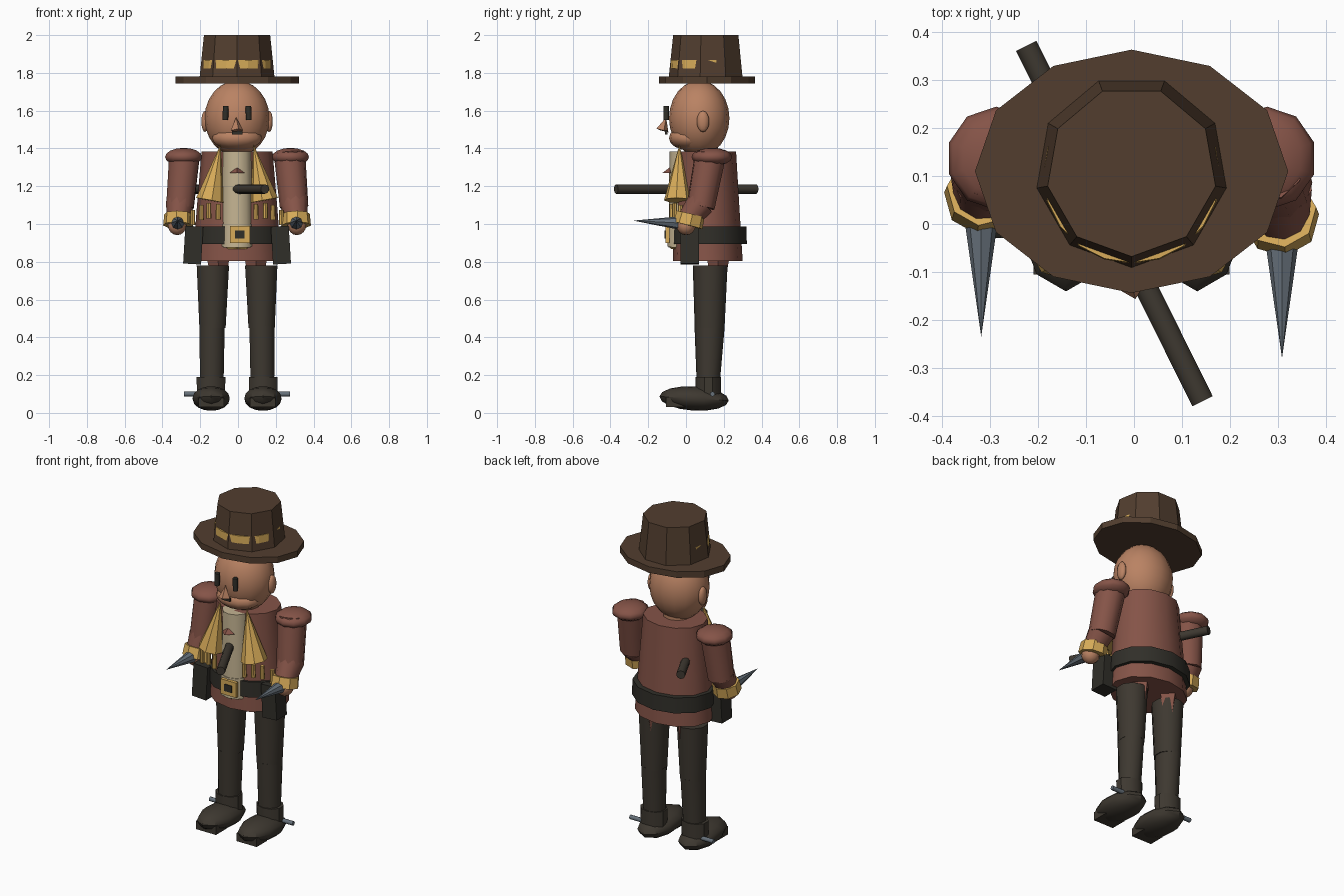
import bpy, bmesh, math
from mathutils import Vector, Matrix

if "Cube" in bpy.data.objects:
    bpy.data.objects.remove(bpy.data.objects["Cube"])

OFF = -0.005  # tiny sideways shift of the whole body


def mat(name, rgb):
    m = bpy.data.materials.new(name)
    m.diffuse_color = (*rgb, 1)
    m.use_nodes = True
    m.node_tree.nodes["Principled BSDF"].inputs["Base Color"].default_value = m.diffuse_color
    return m


HAT = mat("hat brown", (0.084, 0.048, 0.028))
RED = mat("coat red brown", (0.235, 0.088, 0.064))
SKIN = mat("skin", (0.49, 0.225, 0.125))
GOLD = mat("gold", (0.68, 0.41, 0.10))
CREAM = mat("shirt cream", (0.56, 0.46, 0.29))
STEEL = mat("steel", (0.135, 0.165, 0.195))
LEATHER = mat("dark leather", (0.048, 0.040, 0.030))
BELT = mat("belt charcoal", (0.030, 0.028, 0.022))


def finish(name, bm, m, smooth=0):
    bmesh.ops.recalc_face_normals(bm, faces=bm.faces)
    me = bpy.data.meshes.new(name)
    bm.to_mesh(me)
    bm.free()
    me.materials.append(m)
    ob = bpy.data.objects.new(name, me)
    bpy.context.collection.objects.link(ob)
    ob.location.x = OFF
    if smooth:
        bpy.ops.object.select_all(action='DESELECT')
        ob.select_set(True)
        bpy.context.view_layer.objects.active = ob
        bpy.ops.object.shade_smooth_by_angle(angle=math.radians(smooth))
    return ob


def tube(name, p0, p1, r0, r1, n, m, smooth=0):
    """Tapered cylinder or cone between two points."""
    p0, p1 = Vector(p0), Vector(p1)
    d = p1 - p0
    bm = bmesh.new()
    bmesh.ops.create_cone(bm, cap_ends=True, segments=n, radius1=r0, radius2=r1, depth=d.length)
    bm.transform(Matrix.Translation((p0 + p1) / 2) @ d.to_track_quat('Z', 'Y').to_matrix().to_4x4())
    return finish(name, bm, m, smooth)


def loft(name, rings, n, m, smooth=0, start=-90, caps=True):
    """Stacked elliptical rings (cx, cy, z, rx, ry)."""
    bm = bmesh.new()
    loops = []
    for cx, cy, z, rx, ry in rings:
        angs = [math.radians(start + 360 * i / n) for i in range(n)]
        loops.append([bm.verts.new((cx + rx * math.cos(a), cy + ry * math.sin(a), z)) for a in angs])
    for a, b in zip(loops, loops[1:]):
        for i in range(n):
            j = (i + 1) % n
            bm.faces.new((a[i], a[j], b[j], b[i]))
    if caps:
        bm.faces.new(loops[0])
        bm.faces.new(loops[-1])
    return finish(name, bm, m, smooth)


def ball(name, c, r, m, u=12, v=8, smooth=60, tilt=0):
    bm = bmesh.new()
    bmesh.ops.create_uvsphere(bm, u_segments=u, v_segments=v, radius=1)
    bm.transform(Matrix.Translation(c) @ Matrix.Rotation(tilt, 4, 'X') @ Matrix.Diagonal((*r, 1)))
    return finish(name, bm, m, smooth)


def box(name, c, size, m, tilt=0):
    bm = bmesh.new()
    bmesh.ops.create_cube(bm, size=1)
    bm.transform(Matrix.Translation(c) @ Matrix.Rotation(tilt, 4, 'Y') @ Matrix.Diagonal((*size, 1)))
    return finish(name, bm, m)


# Hat
loft("hat_brim", [(0, .11, 1.743, .327, .254), (0, .11, 1.78, .327, .254)], 12, HAT)
loft("hat_crown", [(0, .11, 1.77, .202, .202), (0, .11, 2.0, .178, .178)], 9, HAT)
loft("hat_band", [(0, .103, 1.823, .186, .186), (0, .103, 1.868, .184, .184)], 20, GOLD)

# Head
ball("head", (0, .07, 1.56), (.172, .16, .2), SKIN, 16, 12)
ball("jaw", (0, .015, 1.455), (.135, .105, .065), SKIN, 14, 8)
loft("neck", [(0, .09, 1.36, .08, .08), (0, .09, 1.45, .08, .08)], 10, SKIN, 40)
for s in (-1, 1):
    ball("ear", (s * .17, .09, 1.543), (.02, .033, .056), SKIN, 10, 8)
    tube("eye", (s * .062, -.105, 1.55), (s * .06, -.105, 1.625), .015, .015, 8, BELT, 50)
tube("nose", (0, -.125, 1.495), (-.005, -.105, 1.565), .034, 0, 4, SKIN)
box("mouth", (0, -.105, 1.484), (.056, .012, .02), BELT)

# Coat, shirt and belt
loft("coat", [(0, .115, .805, .235, .185), (0, .112, 1.1, .212, .17),
              (0, .11, 1.385, .188, .155)], 12, RED, 40)
loft("shirt", [(0, -.01, .875, .088, .082), (0, -.01, 1.385, .078, .078)], 10, CREAM, 40)
loft("shirt_hem", [(0, -.01, .868, .07, .07), (0, -.01, .885, .086, .08)], 8, GOLD)
loft("belt", [(0, .122, .895, .245, .2), (0, .122, .988, .243, .198)], 12, BELT, 40)
loft("shirt_front", [(0, -.02, .88, .088, .078), (0, -.016, 1.0, .086, .078)], 10, CREAM, 40)
box("buckle", (.015, -.098, .945), (.105, .02, .09), GOLD)
box("buckle_center", (.015, -.108, .945), (.05, .009, .042), BELT)
tube("shirt_patch", (0, -.085, 1.27), (0, -.085, 1.297), .04, .004, 4, RED)

# Gold lapels, cartridges, pouches and coat tails
for s in (-1, 1):
    tube("lapel", (s * .143, -.042, 1.125), (s * .088, -.035, 1.42), .075, 0, 8, GOLD)
    for x, y, z in ((.1, -.075, 1.065), (.15, -.06, 1.07), (.19, -.03, 1.06), (.235, .0, 1.035)):
        tube("cartridge", (s * x, y, z - .04), (s * x, y, z + .04), .014, .012, 8, GOLD)
    box("pouch", (s * .232, .02, .888), (.095, .098, .2), BELT, -s * .06)
    tube("coat_tail", (s * .095, .17, .53), (s * .1, .17, .82), .004, .06, 4, RED)

# Arms, cuffs, hands and blades
for s, dy in ((-1, .03), (1, -.015)):
    ball("shoulder_pad", (s * .283, .137, 1.355), (.103, .108, .048), RED, 10, 8)
    tube("upper_arm", (s * .278, .13, 1.37), (s * .302, .085 + dy / 2, 1.09), .084, .076, 10, RED, 40)
    tube("forearm", (s * .302, .085 + dy / 2, 1.11), (s * .312, .03 + dy, 1.03), .076, .06, 10, RED, 40)
    tube("cuff", (s * .31, .04 + dy, 1.052), (s * .312, .025 + dy, .992), .076, .08, 8, GOLD)
    ball("hand", (s * .317, .015 + dy, .995), (.052, .052, .054), SKIN, 10, 8)
    tube("blade", (s * .314, -.015 + dy, 1.005), (s * .314, -.265 + dy, 1.018), .036, 0, 8, STEEL)

# Long barrel through the chest
tube("barrel", (-.22, .372, 1.185), (.148, -.37, 1.185), .025, .025, 10, LEATHER, 40)

# Legs, boots and spurs
for s in (-1, 1):
    x = s * .128
    loft("thigh", [(s * .13, .125, .45, .073, .079), (x, .128, .78, .09, .092)], 10, LEATHER, 40)
    loft("shin", [(s * .134, .118, .17, .066, .062), (s * .132, .125, .46, .07, .08)], 10, LEATHER, 40)
    loft("boot_shaft", [(s * .138, .118, .08, .078, .068), (s * .138, .118, .19, .08, .068)],
         10, LEATHER, 40)
    ball("boot_foot", (s * .137, .043, .076), (.103, .184, .064), LEATHER, 10, 8, 35, -.06)
    box("boot_toe", (s * .137, -.055, .055), (.135, .1, .05), LEATHER)
    tube("spur", (s * .19, .14, .1), (s * .28, .14, .1), .013, .013, 8, STEEL, 50)
